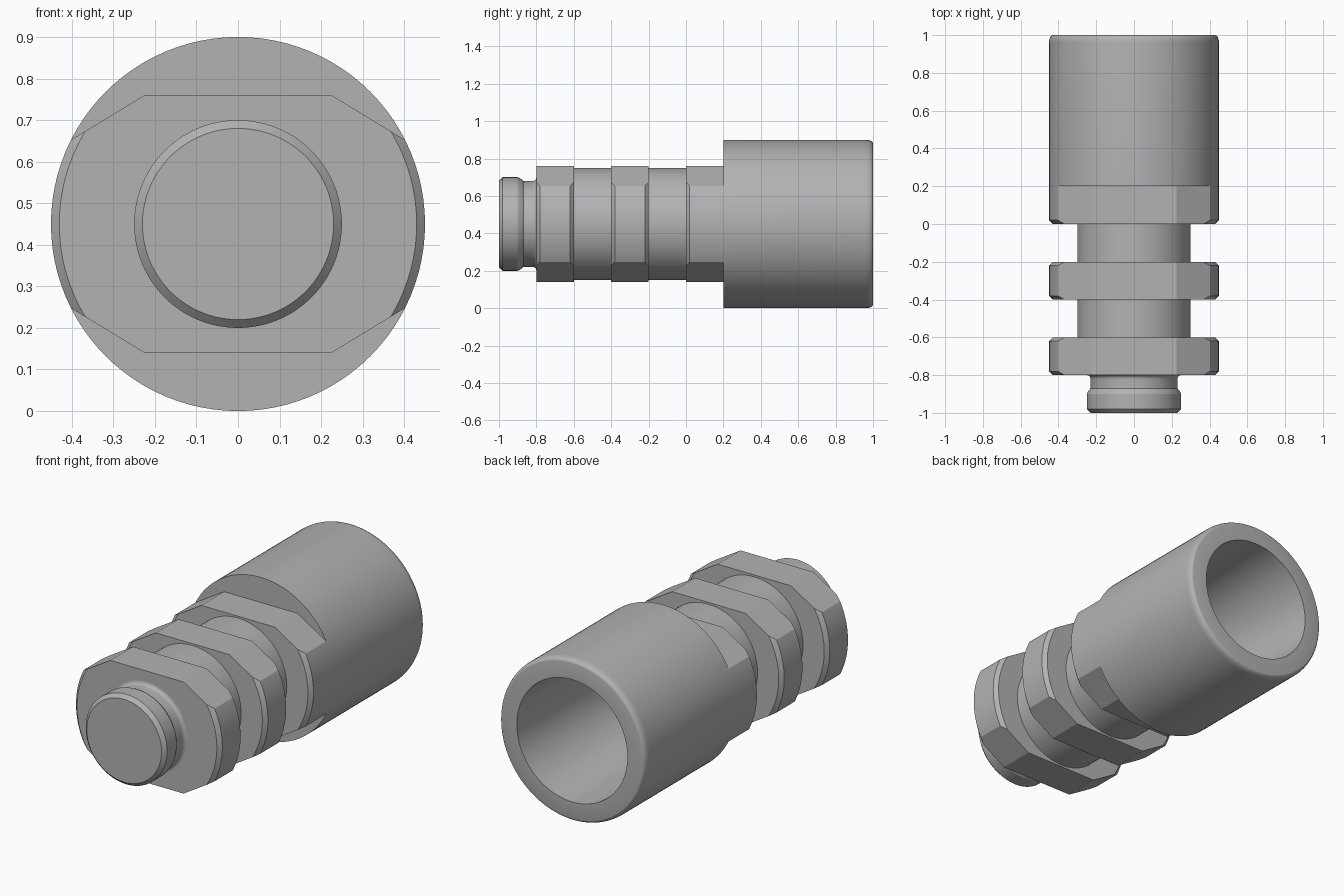
import bpy, bmesh, math
from mathutils import Vector

if "Cube" in bpy.data.objects:
    bpy.data.objects.remove(bpy.data.objects["Cube"], do_unlink=True)

AXIS_Z = 0.45
SEGMENTS = 96

steel = bpy.data.materials.new("grey_steel")
steel.use_nodes = True
steel.diffuse_color = (0.45, 0.45, 0.45, 1)
steel.node_tree.nodes["Principled BSDF"].inputs["Base Color"].default_value = (0.45, 0.45, 0.45, 1)


def turned(profile, closed=False):
    """Turn (radius, y) points about the long axis; caps the ends unless closed."""
    bm = bmesh.new()
    rings = []
    for r, y in profile:
        angles = [2 * math.pi * i / SEGMENTS for i in range(SEGMENTS)]
        rings.append([bm.verts.new((r * math.cos(a), y, r * math.sin(a))) for a in angles])
    pairs = list(zip(rings, rings[1:]))
    if closed:
        pairs.append((rings[-1], rings[0]))
    else:
        bm.faces.new(rings[0])
        bm.faces.new(rings[-1])
    for a, b in pairs:
        for i in range(SEGMENTS):
            j = (i + 1) % SEGMENTS
            bm.faces.new((a[i], a[j], b[j], b[i]))
    bmesh.ops.recalc_face_normals(bm, faces=bm.faces)
    return bm


def finish(bm, name):
    bmesh.ops.recalc_face_normals(bm, faces=bm.faces)
    mesh = bpy.data.meshes.new(name)
    bm.to_mesh(mesh)
    bm.free()
    obj = bpy.data.objects.new(name, mesh)
    obj.location.z = AXIS_Z
    mesh.materials.append(steel)
    bpy.context.collection.objects.link(obj)
    bpy.ops.object.select_all(action='DESELECT')
    obj.select_set(True)
    bpy.context.view_layer.objects.active = obj
    bpy.ops.object.shade_smooth_by_angle(angle=math.radians(25))
    return obj


def nut(name, y0, y1, rear_chamfer=True):
    """Chamfered disc with wrench flats above, below and on four slopes."""
    c = 0.02
    rear = [(0.45, y1 - c), (0.43, y1)] if rear_chamfer else [(0.45, y1)]
    bm = turned([(0.43, y0), (0.45, y0 + c)] + rear)
    corner = Vector((0.225, 0, 0.31))
    slope = Vector((0.52, 0, 0.854))
    flats = [(Vector((0, 0, s)), 0.31) for s in (1, -1)]
    flats += [(Vector((slope.x * sx, 0, slope.z * sz)), slope.dot(corner))
              for sx in (1, -1) for sz in (1, -1)]
    for normal, distance in flats:
        cut = bmesh.ops.bisect_plane(bm, geom=bm.verts[:] + bm.edges[:] + bm.faces[:],
                                     plane_co=normal.normalized() * distance / normal.length,
                                     plane_no=normal, clear_outer=True)
        rim = [e for e in cut["geom_cut"] if isinstance(e, bmesh.types.BMEdge)]
        bmesh.ops.holes_fill(bm, edges=rim)
    return finish(bm, name)


# Solid shaft between the nuts
finish(turned([(0.3, -0.7), (0.3, 0.01)]), "shaft")

# Wrench nuts
nut("front_nut", -0.8, -0.6)
nut("middle_nut", -0.4, -0.2)
rear_nut = nut("rear_nut", 0.0, 0.2, rear_chamfer=False)

# Inner bore through the rear nut
cutter = finish(turned([(0.25, 0.02), (0.25, 0.3)]), "bore_cutter")
cutter.hide_render = True
bore = rear_nut.modifiers.new("bore", 'BOOLEAN')
bore.operation = 'DIFFERENCE'
bore.solver = 'EXACT'
bore.object = cutter
bpy.context.view_layer.objects.active = rear_nut
bpy.ops.object.modifier_apply(modifier="bore")
bpy.data.objects.remove(cutter, do_unlink=True)

# Hollow sleeve with a rounded rear lip
lip = [(0.43 + 0.02 * math.cos(t), 0.96 + 0.04 * math.sin(t))
       for t in (math.pi / 2 * i / 6 for i in range(7))]
finish(turned([(0.3, 0.2), (0.45, 0.2)] + lip + [(0.34, 1.0)], closed=True), "sleeve")

# Front plug: chamfered tip, groove and fillet into the nut
fillet = [(0.25 - 0.02 * math.sin(t), -0.8 - 0.02 * (1 - math.cos(t)))
          for t in (math.pi / 2 * i / 5 for i in range(6))]
finish(turned([(0.23, -1.0), (0.25, -0.98), (0.25, -0.9), (0.243, -0.885), (0.23, -0.87)]
              + fillet[::-1] + [(0.25, -0.79)]), "front_plug")
